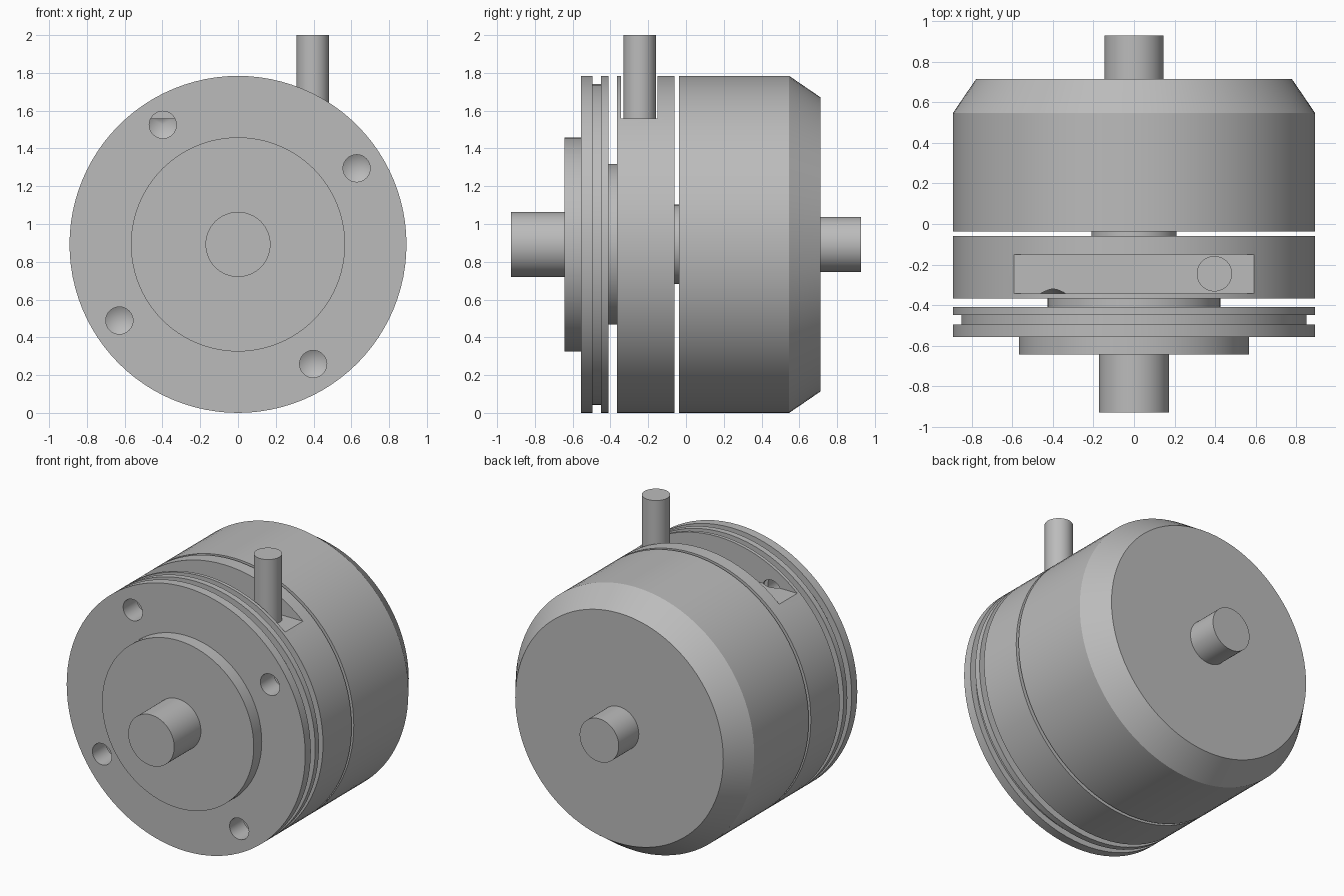
import bpy, bmesh, math
from mathutils import Matrix, Vector

cube = bpy.data.objects.get("Cube")
if cube:
    bpy.data.objects.remove(cube)

R = 0.892          # main radius, also the height of the axis
SIDES = 96

metal = bpy.data.materials.new("plain grey metal")
metal.use_nodes = True
GREY = (0.5, 0.5, 0.5, 1)
metal.diffuse_color = GREY
metal.node_tree.nodes["Principled BSDF"].inputs["Base Color"].default_value = GREY


def finish(name, bm):
    bmesh.ops.recalc_face_normals(bm, faces=bm.faces)
    mesh = bpy.data.meshes.new(name)
    bm.to_mesh(mesh)
    bm.free()
    mesh.materials.append(metal)
    obj = bpy.data.objects.new(name, mesh)
    bpy.context.collection.objects.link(obj)
    return obj


def lathe(name, profile, x=0, z=R, sides=SIDES):
    """Closed turned solid along y from (y, radius) pairs; radius 0 is a tip."""
    bm = bmesh.new()
    rings = []
    for y, r in profile:
        if r == 0:
            rings.append([bm.verts.new((x, y, z))])
            continue
        angles = [2 * math.pi * i / sides for i in range(sides)]
        rings.append([bm.verts.new((x + r * math.cos(a), y, z + r * math.sin(a)))
                      for a in angles])
    for a, b in zip(rings, rings[1:]):
        for i in range(sides):
            j = (i + 1) % sides
            if len(b) == 1:
                bm.faces.new((a[i], a[j], b[0]))
            else:
                bm.faces.new((a[i], a[j], b[j], b[i]))
    for ring in (rings[0], rings[-1]):
        if len(ring) > 1:
            bm.faces.new(ring)
    return finish(name, bm)


def cut(obj, cutter):
    mod = obj.modifiers.new("cut", 'BOOLEAN')
    mod.operation = 'DIFFERENCE'
    mod.solver = 'EXACT'
    mod.object = cutter
    cutter.hide_render = True
    cutter.hide_set(True)


# Turned parts from front to back
front_shaft = lathe("front_shaft", [(-0.927, 0.172), (-0.60, 0.172)])
front_boss = lathe("front_boss", [(-0.642, 0.567), (-0.556, 0.567)])
flange = lathe("grooved_flange", [(-0.556, R), (-0.496, R), (-0.496, 0.85),
                                  (-0.449, 0.85), (-0.449, R), (-0.409, R)])
front_neck = lathe("front_neck", [(-0.42, 0.425), (-0.35, 0.425)])
collar = lathe("middle_collar", [(-0.366, R), (-0.06, R)])
rear_neck = lathe("rear_neck", [(-0.08, 0.21), (-0.02, 0.21)])
housing = lathe("rear_housing", [(-0.037, R), (0.546, R), (0.713, 0.778)])
rear_shaft = lathe("rear_shaft", [(0.68, 0.146), (0.927, 0.146)])

# Flat slot across the top of the collar
bm = bmesh.new()
bmesh.ops.create_cube(bm, size=1, matrix=Matrix.Translation((0, -0.247, 1.809))
                      @ Matrix.Diagonal((2, 0.192, 0.5, 1)))
cut(collar, finish("slot_cutter", bm))

# Four drilled holes with conical ends
for i, (x, z) in enumerate([(-0.398, 0.633), (0.628, 0.403)]):
    for s in (1, -1):
        drill = lathe(f"drill_cutter_{i}_{s}",
                      [(-0.7, 0.072), (-0.343, 0.072), (-0.30, 0)],
                      s * x, R + s * z, 32)
        cut(flange, drill)
        cut(collar, drill)

# Upright pin standing in the slot
bm = bmesh.new()
bmesh.ops.create_cone(bm, cap_ends=True, segments=48, radius1=0.087, radius2=0.087,
                      depth=0.45, matrix=Matrix.Translation((0.396, -0.245, 1.775)))
pin = finish("upright_pin", bm)

# Smooth round walls, sharp edges
for obj in (front_shaft, front_boss, flange, front_neck, collar,
            rear_neck, housing, rear_shaft, pin):
    bpy.ops.object.select_all(action='DESELECT')
    obj.select_set(True)
    bpy.context.view_layer.objects.active = obj
    for mod in list(obj.modifiers):
        bpy.ops.object.modifier_apply(modifier=mod.name)
    bpy.ops.object.shade_smooth_by_angle(angle=math.radians(25))
